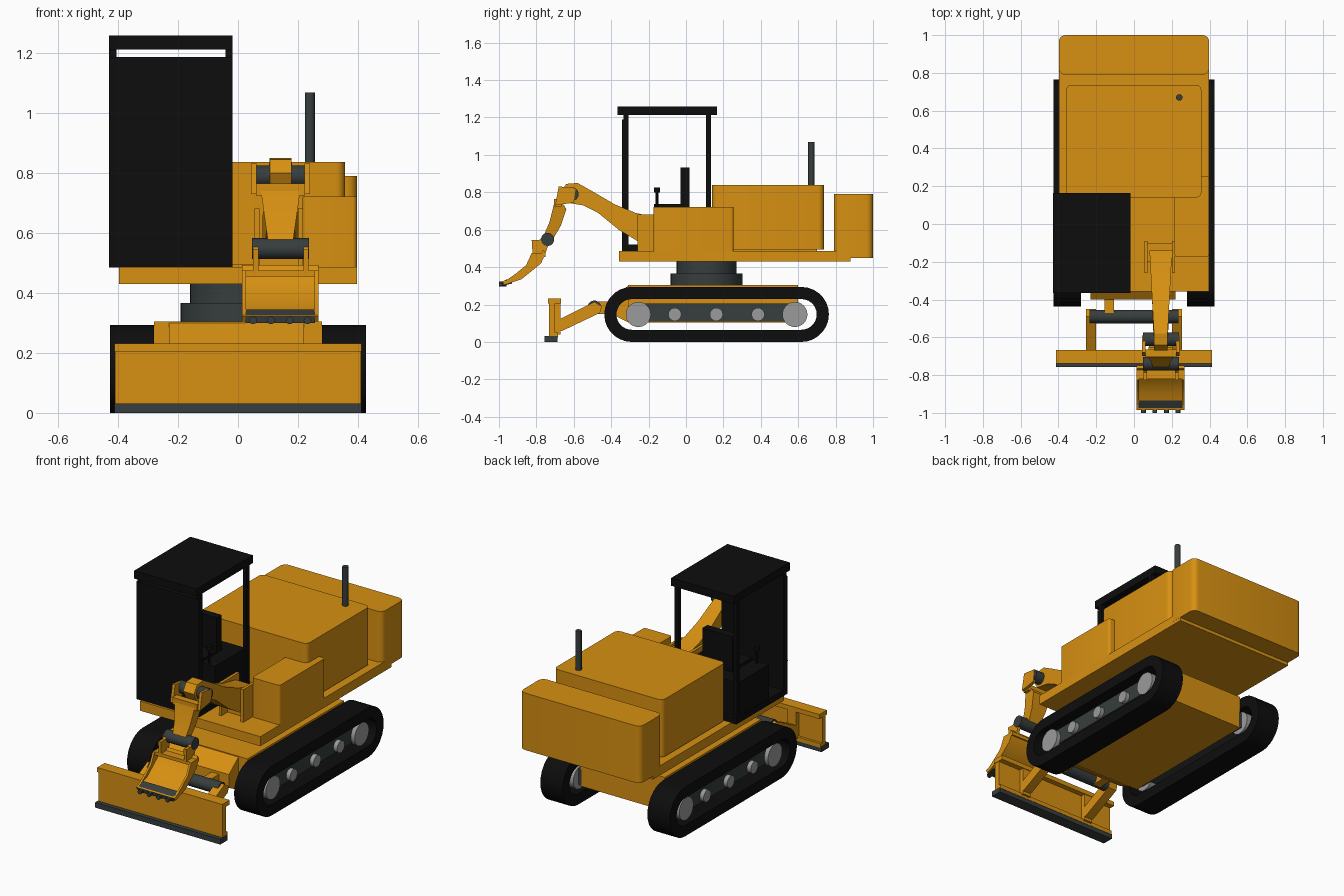
import bpy
import bmesh
import math
from mathutils import Vector

if "Cube" in bpy.data.objects:
    bpy.data.objects.remove(bpy.data.objects["Cube"])


def material(name, rgb):
    m = bpy.data.materials.new(name)
    m.use_nodes = True
    m.diffuse_color = (*rgb, 1)
    m.node_tree.nodes["Principled BSDF"].inputs["Base Color"].default_value = (*rgb, 1)
    return m


YELLOW = material("machine yellow", (0.68, 0.28, 0.006))
BLACK = material("rubber black", (0.004, 0.004, 0.004))
STEEL = material("dark steel", (0.038, 0.047, 0.047))
SILVER = material("roller grey", (0.33, 0.33, 0.33))
parts = []


def finish(name, bm, mat):
    bmesh.ops.recalc_face_normals(bm, faces=bm.faces)
    mesh = bpy.data.meshes.new(name)
    bm.to_mesh(mesh)
    bm.free()
    mesh.materials.append(mat)
    ob = bpy.data.objects.new(name, mesh)
    bpy.context.collection.objects.link(ob)
    parts.append(ob)
    return ob


def box(name, x, y, z, mat, round_z=0.0):
    """Box from ranges; round_z rounds the upright edges."""
    bm = bmesh.new()
    bmesh.ops.create_cube(bm, size=1)
    for v in bm.verts:
        for i, (lo, hi) in enumerate((x, y, z)):
            v.co[i] = lo if v.co[i] < 0 else hi
    if round_z:
        edges = [e for e in bm.edges
                 if abs(e.verts[0].co.z - e.verts[1].co.z) > 0.01]
        bmesh.ops.bevel(bm, geom=edges, offset=round_z, segments=5,
                        profile=0.5, affect='EDGES')
    return finish(name, bm, mat)


def cyl(name, centre, radius, length, axis, mat, sides=32):
    bm = bmesh.new()
    bmesh.ops.create_cone(bm, cap_ends=True, segments=sides, radius1=radius,
                          radius2=radius, depth=length)
    turn = Vector((0, 0, 1)).rotation_difference(Vector(axis))
    for v in bm.verts:
        v.co = turn @ v.co + Vector(centre)
    return finish(name, bm, mat)


def prism(name, profile, x, mat):
    """Side profile of (y, z) points extruded across x."""
    bm = bmesh.new()
    face = bm.faces.new([bm.verts.new((x[0], a, b)) for a, b in profile])
    new = bmesh.ops.extrude_face_region(bm, geom=[face])["geom"]
    for v in new:
        if isinstance(v, bmesh.types.BMVert):
            v.co.x = x[1]
    return finish(name, bm, mat)


def stadium(y0, y1, zc, r, n=14):
    pts = []
    for yc, start in ((y1, -90), (y0, 90)):
        for i in range(n + 1):
            a = math.radians(start + 180 * i / n)
            pts.append((yc + r * math.cos(a), zc + r * math.sin(a)))
    return pts


def track(name, x0, x1):
    """Closed belt between an outer and an inner stadium."""
    bm = bmesh.new()
    loops = []
    for r in (0.147, 0.082):
        for x in (x0, x1):
            loops.append([bm.verts.new((x, y, z))
                          for y, z in stadium(-0.29, 0.617, 0.147, r)])
    n = len(loops[0])
    for a, b in ((0, 1), (1, 3), (3, 2), (2, 0)):
        for i in range(n):
            j = (i + 1) % n
            bm.faces.new((loops[a][i], loops[a][j], loops[b][j], loops[b][i]))
    return finish(name, bm, BLACK)


# Crawler tracks, side frames and rollers
for s, side in ((1, "left"), (-1, "right")):
    track(side + "_track", s * 0.28, s * 0.427)
    box(side + "_track_frame", sorted((s * 0.27, s * 0.385)), (-0.27, 0.6),
        (0.11, 0.205), STEEL)
    for y, r in ((-0.255, 0.067), (-0.06, 0.035), (0.162, 0.035),
                 (0.385, 0.035), (0.582, 0.067)):
        cyl(side + "_roller", (s * 0.35, y, 0.147), r, 0.12, (1, 0, 0), SILVER)

# Undercarriage and turntable
prism("undercarriage", [(-0.31, 0.105), (0.6, 0.105), (0.6, 0.305), (-0.31, 0.305)],
      (-0.28, 0.28), YELLOW)
prism("front_skirt", [(-0.31, 0.105), (-0.4, 0.15), (-0.4, 0.23), (-0.31, 0.3)],
      (-0.23, 0.22), YELLOW)
cyl("turntable_base", (0, 0.11, 0.335), 0.192, 0.062, (0, 0, 1), STEEL, 48)
cyl("turntable", (0, 0.11, 0.398), 0.16, 0.07, (0, 0, 1), STEEL, 48)

# Upper body
box("deck", (-0.397, 0.397), (-0.357, 0.88), (0.43, 0.487), YELLOW)
box("engine_cover", (-0.36, 0.357), (0.14, 0.737), (0.495, 0.838), YELLOW, 0.03)
box("cover_base", (-0.33, 0.33), (0.17, 0.7), (0.48, 0.5), YELLOW)
box("counterweight", (-0.398, 0.398), (0.79, 1.0), (0.45, 0.79), YELLOW, 0.035)
box("side_tank", (0.215, 0.397), (-0.175, 0.255), (0.48, 0.722), YELLOW, 0.015)
cyl("exhaust", (0.24, 0.67, 0.95), 0.017, 0.24, (0, 0, 1), STEEL, 20)

# Cab
box("cab_roof", (-0.43, -0.018), (-0.365, 0.165), (1.213, 1.26), BLACK)
box("cab_front_panel", (-0.43, -0.018), (-0.343, -0.308), (0.485, 1.188), BLACK)
box("cab_floor", (-0.43, -0.018), (-0.343, 0.138), (0.485, 0.52), BLACK)
for x in (-0.43, -0.042):
    for y in (-0.333, 0.108):
        box("cab_post", (x, x + 0.024), (y, y + 0.026), (0.5, 1.22), BLACK)
box("seat_platform", (-0.425, -0.03), (-0.175, 0.115), (0.5, 0.722), BLACK)
box("seat_cushion", (-0.32, -0.12), (-0.17, 0.02), (0.72, 0.738), BLACK)
box("seat_back", (-0.32, -0.12), (-0.03, 0.018), (0.73, 0.932), BLACK)
for x in (-0.36, -0.08):
    cyl("lever", (x, -0.155, 0.765), 0.007, 0.1, (0, 0, 1), BLACK, 12)
    cyl("lever_knob", (x, -0.155, 0.812), 0.016, 0.026, (0, 0, 1), BLACK, 16)

# Boom, tapering toward its head
boom = prism("boom", [(-0.14, 0.52), (-0.26, 0.54), (-0.36, 0.6), (-0.47, 0.69),
                      (-0.55, 0.73), (-0.64, 0.745), (-0.67, 0.8), (-0.64, 0.845),
                      (-0.58, 0.85), (-0.5, 0.805), (-0.38, 0.735), (-0.27, 0.69),
                      (-0.14, 0.66)], (-0.06, 0.06), YELLOW)
for v in boom.data.vertices:
    v.co.x = 0.142 + v.co.x * max(0.6, 1 + (v.co.y + 0.14) * 0.9)
for x in (0.055, 0.2):
    box("boom_bracket", (x, x + 0.017), (-0.26, -0.09), (0.485, 0.682), YELLOW)
box("boom_foot", (0.07, 0.2), (-0.2, -0.1), (0.485, 0.56), YELLOW)

# Stick with its pins and cheek plates
cyl("boom_pin", (0.142, -0.61, 0.79), 0.036, 0.19, (1, 0, 0), STEEL)
for x in (0.043, 0.222):
    prism("stick_cheek", [(-0.7, 0.73), (-0.6, 0.745), (-0.59, 0.82), (-0.68, 0.832)],
          (x, x + 0.018), YELLOW)
box("stick_head", (0.06, 0.224), (-0.705, -0.665), (0.725, 0.765), YELLOW)
stick = prism("stick", [(-0.705, 0.74), (-0.655, 0.735), (-0.64, 0.71), (-0.67, 0.62),
                        (-0.72, 0.535), (-0.765, 0.56), (-0.73, 0.64)],
              (-0.065, 0.065), YELLOW)
for v in stick.data.vertices:
    v.co.x = 0.142 + v.co.x * (0.55 + (v.co.z - 0.53) * 2.2)
cyl("stick_pin", (0.142, -0.74, 0.548), 0.035, 0.19, (1, 0, 0), STEEL)
for x in (0.05, 0.218):
    prism("bucket_ear", [(-0.82, 0.465), (-0.755, 0.465), (-0.735, 0.52),
                         (-0.755, 0.57), (-0.785, 0.545), (-0.825, 0.545)],
          (x, x + 0.018), YELLOW)

# Bucket: curved back plate, side walls, lip and teeth
curve = [(-0.75, 0.475), (-0.775, 0.42), (-0.83, 0.375), (-0.88, 0.335), (-0.97, 0.305)]
outer = [(-0.975, 0.32), (-0.91, 0.365), (-0.855, 0.41), (-0.825, 0.475)]
plate = [(y - 0.014, z + 0.018) for y, z in reversed(curve)]
prism("bucket_back", curve + plate, (0.014, 0.268), YELLOW)
for x in (0.014, 0.256):
    prism("bucket_side", curve + outer, (x, x + 0.012), YELLOW)
prism("bucket_top", [(-0.82, 0.455), (-0.75, 0.455), (-0.75, 0.475), (-0.82, 0.475)],
      (0.014, 0.268), YELLOW)
prism("bucket_lip", [(-0.93, 0.312), (-0.98, 0.3), (-0.983, 0.322), (-0.935, 0.345)],
      (0.025, 0.257), STEEL)
for x in (0.05, 0.11, 0.172, 0.232):
    cyl("bucket_tooth", (x, -0.98, 0.309), 0.013, 0.04, (0, 1, 0), STEEL, 12)

# Dozer blade with cutting edge and push arms
box("blade", (-0.41, 0.41), (-0.732, -0.7), (0.03, 0.23), YELLOW)
box("blade_top_rail", (-0.413, 0.413), (-0.738, -0.668), (0.205, 0.232), YELLOW)
box("blade_bottom_rail", (-0.41, 0.41), (-0.732, -0.685), (0.025, 0.05), YELLOW)
box("cutting_edge", (-0.413, 0.413), (-0.757, -0.687), (0, 0.031), STEEL)
for s in (-1, 1):
    arm_x = sorted((s * 0.2, s * 0.255))
    prism("push_arm", [(-0.7, 0.055), (-0.66, 0.06), (-0.46, 0.155), (-0.45, 0.19),
                       (-0.49, 0.215), (-0.7, 0.11)], arm_x, YELLOW)
    box("blade_rib", arm_x, (-0.71, -0.672), (0.04, 0.215), YELLOW)
    box("arm_mount", sorted((s * 0.105, s * 0.155)), (-0.5, -0.38), (0.15, 0.215), YELLOW)
cyl("blade_pivot", (0, -0.49, 0.185), 0.036, 0.47, (1, 0, 0), STEEL)

# Smooth the round parts and keep the hard edges
bpy.ops.object.select_all(action='DESELECT')
for ob in parts:
    ob.select_set(True)
bpy.context.view_layer.objects.active = parts[0]
bpy.ops.object.shade_smooth_by_angle(angle=math.radians(30))
